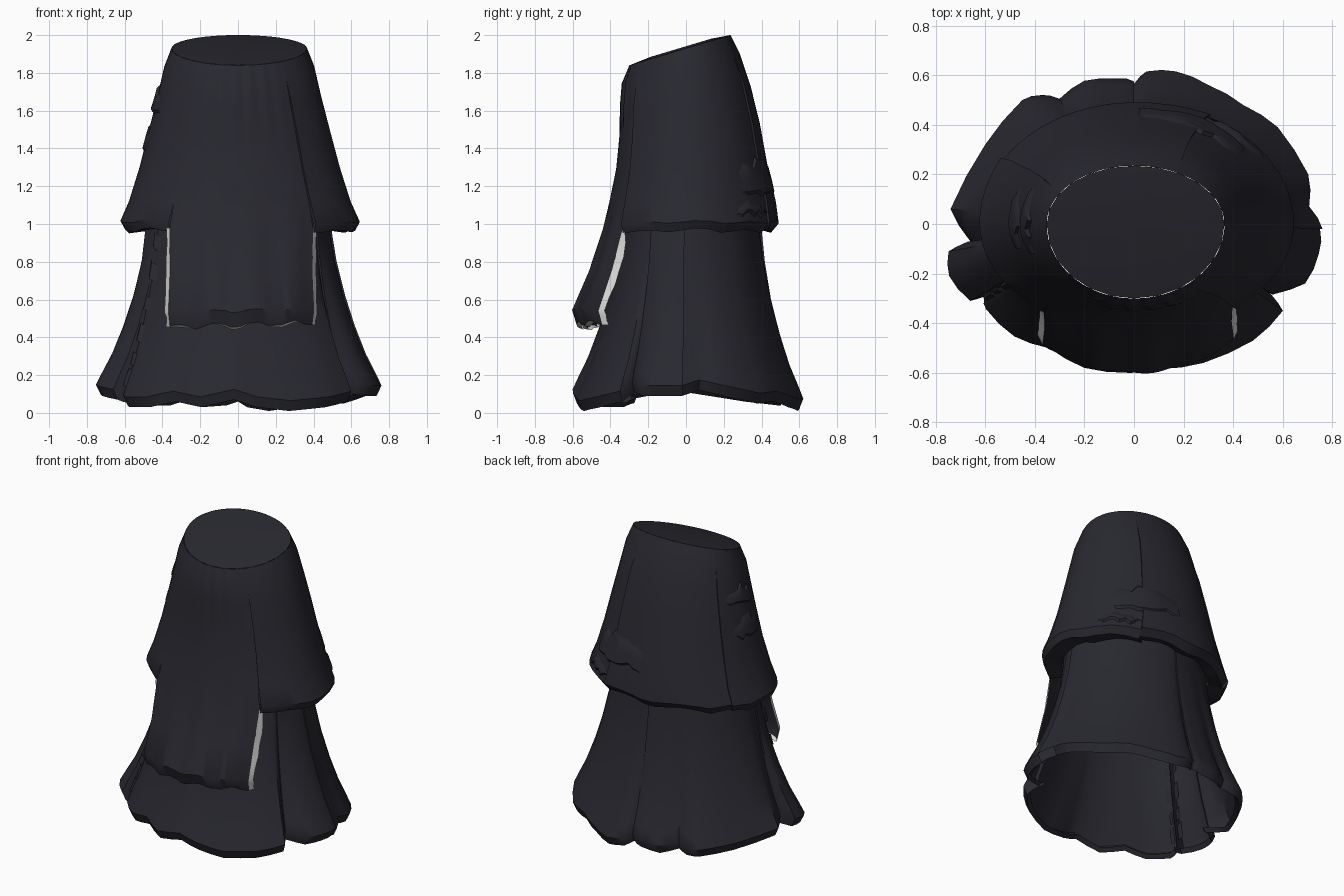
import bpy, math, random
from mathutils import Vector

if "Cube" in bpy.data.objects:
    bpy.data.objects.remove(bpy.data.objects["Cube"])

random.seed(4)


def material(name, rgb):
    m = bpy.data.materials.new(name)
    m.diffuse_color = (*rgb, 1)
    m.use_nodes = True
    m.node_tree.nodes["Principled BSDF"].inputs["Base Color"].default_value = m.diffuse_color
    return m


DARK = material("charcoal_cloth", (0.021, 0.021, 0.029))
LIGHT = material("pale_lining", (0.72, 0.72, 0.70))


def make(name, verts, faces, mat=DARK, angle=40):
    me = bpy.data.meshes.new(name)
    me.from_pydata([tuple(v) for v in verts], [], faces)
    me.materials.append(mat)
    ob = bpy.data.objects.new(name, me)
    bpy.context.collection.objects.link(ob)
    bpy.ops.object.select_all(action='DESELECT')
    ob.select_set(True)
    bpy.context.view_layer.objects.active = ob
    bpy.ops.object.shade_smooth_by_angle(angle=math.radians(angle))
    return ob


def sheet(name, columns, mat=DARK, angle=40):
    """Cloth sheet from columns running top to bottom, left to right."""
    n = len(columns[0])
    verts = [p for c in columns for p in c]
    faces = [(i * n + j, i * n + j + 1, (i + 1) * n + j + 1, (i + 1) * n + j)
             for i in range(len(columns) - 1) for j in range(n - 1)]
    return make(name, verts, faces, mat, angle)


# Mantle profile rows: height, half width, front depth, back depth, tilt
MANTLE = [(1.93, .365, .30, .235, .30), (1.83, .405, .335, .285, .25),
          (1.68, .44, .345, .34, .16), (1.50, .487, .352, .39, .08),
          (1.30, .54, .37, .43, .03), (1.12, .597, .405, .475, 0),
          (1.01, .645, .43, .49, 0), (0.965, .622, .42, .45, 0),
          (0.98, .50, .35, .40, 0)]
PANEL = MANTLE[:6] + [(0.98, .635, .435, .48, 0), (0.75, .63, .51, .48, 0),
                      (0.54, .645, .60, .48, 0), (0.465, .63, .575, .48, 0)]


def on_row(row, deg, push=0.0, drop=0.0):
    z, rx, yf, yb, tilt = row
    a = math.radians(deg)
    c, s = math.cos(a), math.sin(a)
    x = c * (rx + push) * (1 if c > 0 else .965)
    y = s * ((yb if s > 0 else yf) + push)
    return Vector((x, y, z + tilt * y + drop))


def on_mantle(deg, z, push):
    """Point on the mantle surface at a given row height."""
    for a, b in zip(MANTLE, MANTLE[1:8]):
        if z >= b[0]:
            break
    t = (a[0] - z) / (a[0] - b[0])
    return on_row([p + (q - p) * t for p, q in zip(a, b)], deg, push)


# Mantle gores, each overlapping the next one at its first edge
FRONT_A, FRONT_B = -126, -51
for k, (a0, a1) in enumerate([(-51, 62), (62, 148), (148, 234)]):
    cols = []
    for i in range(14):
        t = max(0, i - 1) / 12
        deg = a0 + (a1 - a0) * t
        sag = .009 * math.sin(deg * .17 + k) + random.uniform(-.007, .007)
        fold = -.012 if i == 0 else .012 * (1 - t) ** 6
        cols.append([on_row(r, deg, fold * (j > 1), sag * max(0, min(j, 7) - 4) / 3)
                     for j, r in enumerate(MANTLE)])
    sheet("mantle_gore_%d" % k, cols)

# Long front panel with gathers below the neckline and a wavy hem
cols = []
for i in range(31):
    t = i / 30
    deg = FRONT_A + (FRONT_B - FRONT_A) * t
    sag = .012 * math.sin(i * .8) + random.uniform(-.004, .004)
    gather = .007 * math.cos(i * 1.4) * math.sin(math.pi * t)
    ripple = .005 * math.cos(i * .75)
    cols.append([on_row(r, deg, gather if j in (1, 2) else ripple * (j > 5),
                        (sag + .025 * t - .01) * max(0, j - 6) / 3)
                 for j, r in enumerate(PANEL)])
sheet("front_panel", cols)

# Pale edging along the sides and hem of the panel
for side, col, sx in (("left", cols[0], -1), ("right", cols[-1], 1)):
    edge, back = [], []
    for j in range(10):
        t = j / 9 * 3
        a = min(2, int(t))
        p = col[6 + a].lerp(col[7 + a], t - a)
        w = random.uniform(.75, 1.2)
        edge.append(p)
        back.append(p + Vector((sx * .018 * w, .038 * w if j else .01, 0)))
    sheet("panel_edging_" + side, [edge, back], LIGHT)
sheet("panel_edging_hem",
      [[c[-1], c[-1] + Vector((0, .025, -.007 - .006 * math.sin(i * .6)))]
       for i, c in enumerate(cols)], LIGHT)

# Tilted top, slightly domed
ring = [on_row(MANTLE[0], d) for d in range(0, 360, 15)]
inner = [Vector((p.x * .6, p.y * .6 - .01, 1.938 + .18 * p.y)) for p in ring]
n = len(ring)
make("top_cap", ring + inner,
     [(i, (i + 1) % n, n + (i + 1) % n, n + i) for i in range(n)]
     + [list(range(n, 2 * n))])

# Skirt hem outline, counter-clockwise from the right: x, y, z
HEM = [(.75, -.02, .09), (.70, .07, .12), (.70, .20, .09), (.58, .39, .05),
       (.44, .48, .06), (.30, .56, .03), (.17, .615, .01), (.05, .615, .03),
       (0, .565, .06), (-.06, .58, .04), (-.20, .575, .03), (-.30, .505, .06),
       (-.37, .52, .04), (-.45, .50, .04), (-.60, .32, .06), (-.74, .06, .10),
       (-.66, -.07, .12), (-.745, -.11, .10), (-.745, -.21, .09),
       (-.66, -.31, .07), (-.595, -.29, .05), (-.59, -.34, .03),
       (-.48, -.45, .03), (-.34, -.50, .06), (-.20, -.58, .03), (-.02, -.60, .07),
       (.10, -.585, .03), (.28, -.56, .01), (.48, -.47, .03), (.60, -.35, .06),
       (.55, -.28, .11), (.69, -.24, .09), (.745, -.12, .09)]
# Rows: fraction of height down from waist, outward flare
FALL = [(-.3, -.15), (0, 0), (.2, .1), (.42, .27), (.62, .47), (.8, .69),
        (.92, .88), (1, 1)]


def skirt_column(p, push=0):
    x, y, z = p
    out = Vector((x, y, 0)).normalized() * push
    a = math.atan2(y / .6, x / .74)
    waist = Vector((.485 * math.cos(a), (.39 if y > 0 else .34) * math.sin(a), .97))
    wide = Vector((x, y, z + .055))
    pts = []
    for d, f in FALL:
        q = waist.lerp(wide, f)
        q.z = waist.z + (wide.z - waist.z) * d
        pts.append(q + out)
    pts.append(Vector((x * .965, y * .965, z)) + out)      # rolled lip
    pts.append(Vector((x * .93, y * .93, z + .025)) + out)
    return pts


def smooth_hem(i0, i1):
    """Hem points between two outline indices, with midpoints."""
    out = []
    n = len(HEM)
    for i in range(i0, i1):
        a, b = Vector(HEM[i % n]), Vector(HEM[(i + 1) % n])
        mid = (a + b) / 2
        out += [a, Vector((mid.x * 1.01, mid.y * 1.01, mid.z))]
    return out + [Vector(HEM[i1 % n])]


# Skirt gores, each with a tucked edge under its neighbour
for name, i0, i1 in (("skirt_right", 0, 8), ("skirt_back", 8, 16),
                     ("skirt_left", 16, 20), ("skirt_front", 20, 30),
                     ("skirt_side_flap", 30, 33)):
    pts = smooth_hem(i0, i1)
    m = len(pts) - 1
    sheet(name, [skirt_column(pts[0], -.012)] +
          [skirt_column(p, .01 * max(0, 1 - 3 * i / m)) for i, p in enumerate(pts)]
          + [skirt_column(pts[-1], -.012)])


# Ragged torn patches lying on the mantle
def patch(name, a0, a1, z0, z1, lift, n=9):
    cols = []
    for i in range(n):
        t = i / (n - 1)
        deg = a0 + (a1 - a0) * t
        bulge = lift * (.3 + .7 * math.sin(math.pi * t))
        top = z1 - .04 * random.random() - .05 * abs(2 * t - 1)
        low = z0 + .04 * random.random()
        cols.append([on_mantle(deg, top, -.005),
                     on_mantle(deg, top - .02, bulge * .6),
                     on_mantle(deg, (top + low) / 2, bulge * random.uniform(.6, 1)),
                     on_mantle(deg, low + .02, bulge * .8),
                     on_mantle(deg, low, -.005)])
    sheet(name, cols, DARK, 30)


patch("torn_patch_back", 40, 88, 1.14, 1.36, .022, 11)
patch("torn_patch_back_low", 34, 62, 1.02, 1.15, .018)
patch("torn_patch_left_high", 155, 200, 1.56, 1.74, .025)
patch("torn_patch_left_low", 158, 196, 1.36, 1.55, .015)

# Ragged tatters down the front left seam of the skirt
seam = skirt_column(HEM[20])
for k in range(6):
    t = 1.3 + k * .9
    j = int(t)
    p = seam[j].lerp(seam[j + 1], t - j)
    down = (seam[j + 1] - seam[j]).normalized()
    across = Vector((.6, -.8, 0))
    lift = Vector((-.8, -.6, 0))
    w, h = random.uniform(.03, .045), random.uniform(.06, .09)
    sheet("seam_tatter_%d" % k,
          [[p + across * (s * w) + lift * (.03 - .022 * abs(s))
            + down * (h * v + .02 * s)
            for v in (-.5, 0, .6)] for s in (-1, 0, 1)], DARK, 30)
